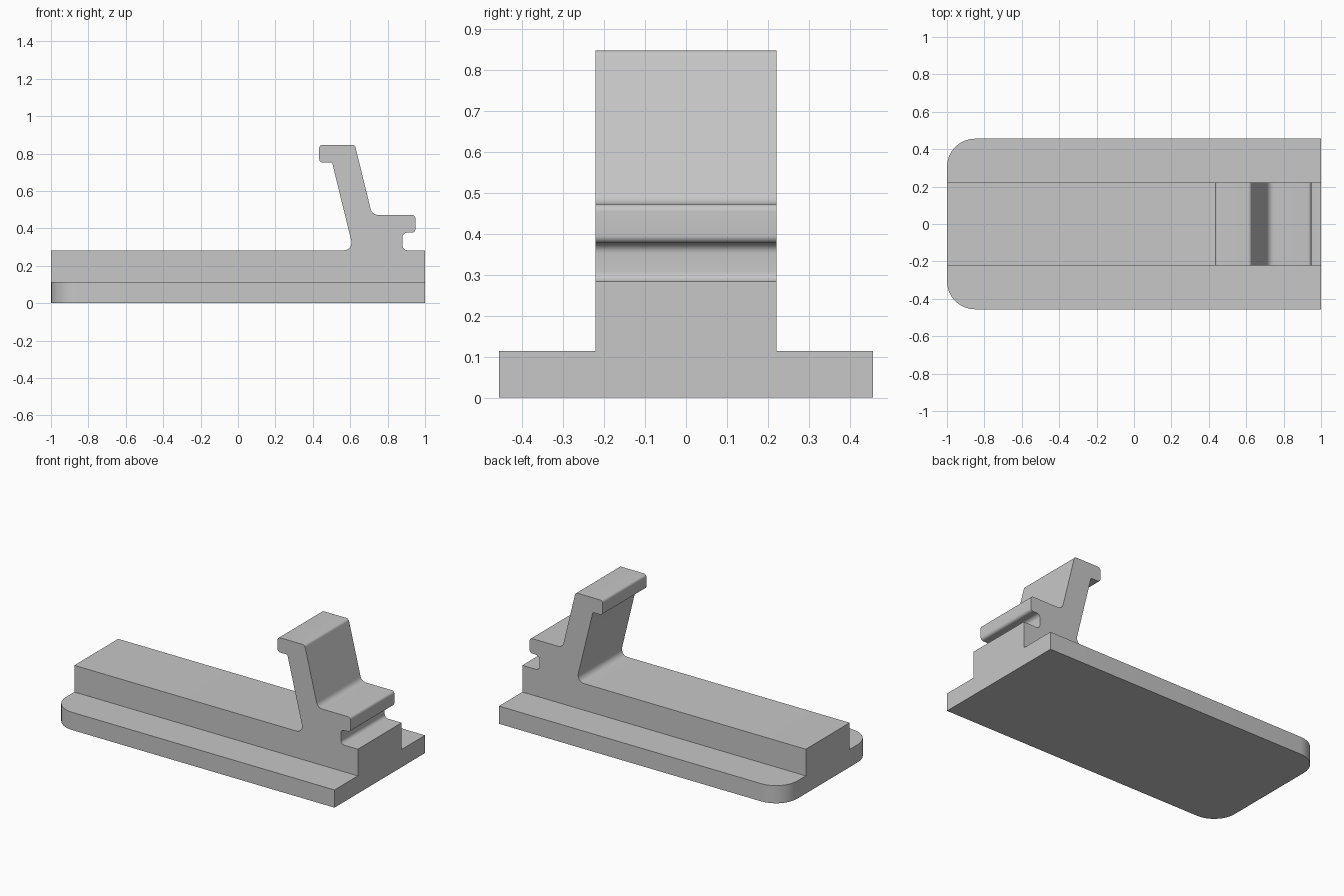
import bpy
import bmesh
import math
from mathutils import Vector, Matrix

cube = bpy.data.objects.get("Cube")
if cube:
    bpy.data.objects.remove(cube, do_unlink=True)

grey = bpy.data.materials.new("plain grey")
grey.use_nodes = True
COLOUR = (0.57, 0.57, 0.57, 1)
grey.diffuse_color = COLOUR
grey.node_tree.nodes["Principled BSDF"].inputs["Base Color"].default_value = COLOUR


def fillet(outline, steps=8):
    """Round each (x, y, radius) corner of a closed outline with a circular arc."""
    result = []
    for i, (x, y, r) in enumerate(outline):
        corner = Vector((x, y))
        if r == 0:
            result.append(corner)
            continue
        a = (Vector(outline[i - 1][:2]) - corner).normalized()
        b = (Vector(outline[(i + 1) % len(outline)][:2]) - corner).normalized()
        half = a.angle(b) / 2
        centre = corner + (a + b).normalized() * r / math.sin(half)
        start = corner + a * r / math.tan(half) - centre
        turn = b.x * a.y - b.y * a.x
        sweep = math.copysign(math.pi - 2 * half, turn)
        for s in range(steps + 1):
            result.append(centre + Matrix.Rotation(sweep * s / steps, 2) @ start)
    return result


def extrude(name, outline, place, direction):
    """Extrude a filleted outline into a solid."""
    bm = bmesh.new()
    face = bm.faces.new([bm.verts.new(place(p)) for p in fillet(outline)])
    grown = bmesh.ops.extrude_face_region(bm, geom=[face], use_keep_orig=True)
    moved = [v for v in grown["geom"] if isinstance(v, bmesh.types.BMVert)]
    bmesh.ops.translate(bm, verts=moved, vec=direction)
    bmesh.ops.recalc_face_normals(bm, faces=bm.faces)
    mesh = bpy.data.meshes.new(name)
    bm.to_mesh(mesh)
    bm.free()
    mesh.materials.append(grey)
    obj = bpy.data.objects.new(name, mesh)
    bpy.context.collection.objects.link(obj)
    bpy.ops.object.select_all(action="DESELECT")
    obj.select_set(True)
    bpy.context.view_layer.objects.active = obj
    bpy.ops.object.shade_smooth_by_angle(angle=math.radians(30))


PLATE_TOP, PLATE_HALF, BODY_HALF, RAIL_TOP = 0.113, 0.456, 0.221, 0.283

# Base plate, rounded at one end
extrude("base_plate",
        [(-1, -PLATE_HALF, 0.15), (1, -PLATE_HALF, 0),
         (1, PLATE_HALF, 0), (-1, PLATE_HALF, 0.15)],
        lambda p: (p.x, p.y, 0), (0, 0, PLATE_TOP))

# Rail with the leaning hook and the notched ledge, as one profile
profile = [
    (-1, PLATE_TOP, 0), (1, PLATE_TOP, 0), (1, RAIL_TOP, 0),
    # notch and ledge
    (0.88, RAIL_TOP, 0.025), (0.88, 0.377, 0.025),
    (0.948, 0.377, 0.018), (0.948, 0.472, 0.018),
    # leaning arm and hook
    (0.717, 0.472, 0.04), (0.625, 0.847, 0.018), (0.434, 0.847, 0.018),
    (0.434, 0.753, 0.018), (0.503, 0.753, 0.008), (0.618, RAIL_TOP, 0.04),
    (-1, RAIL_TOP, 0),
]
extrude("rail_and_hook", profile,
        lambda p: (p.x, -BODY_HALF, p.y), (0, 2 * BODY_HALF, 0))
